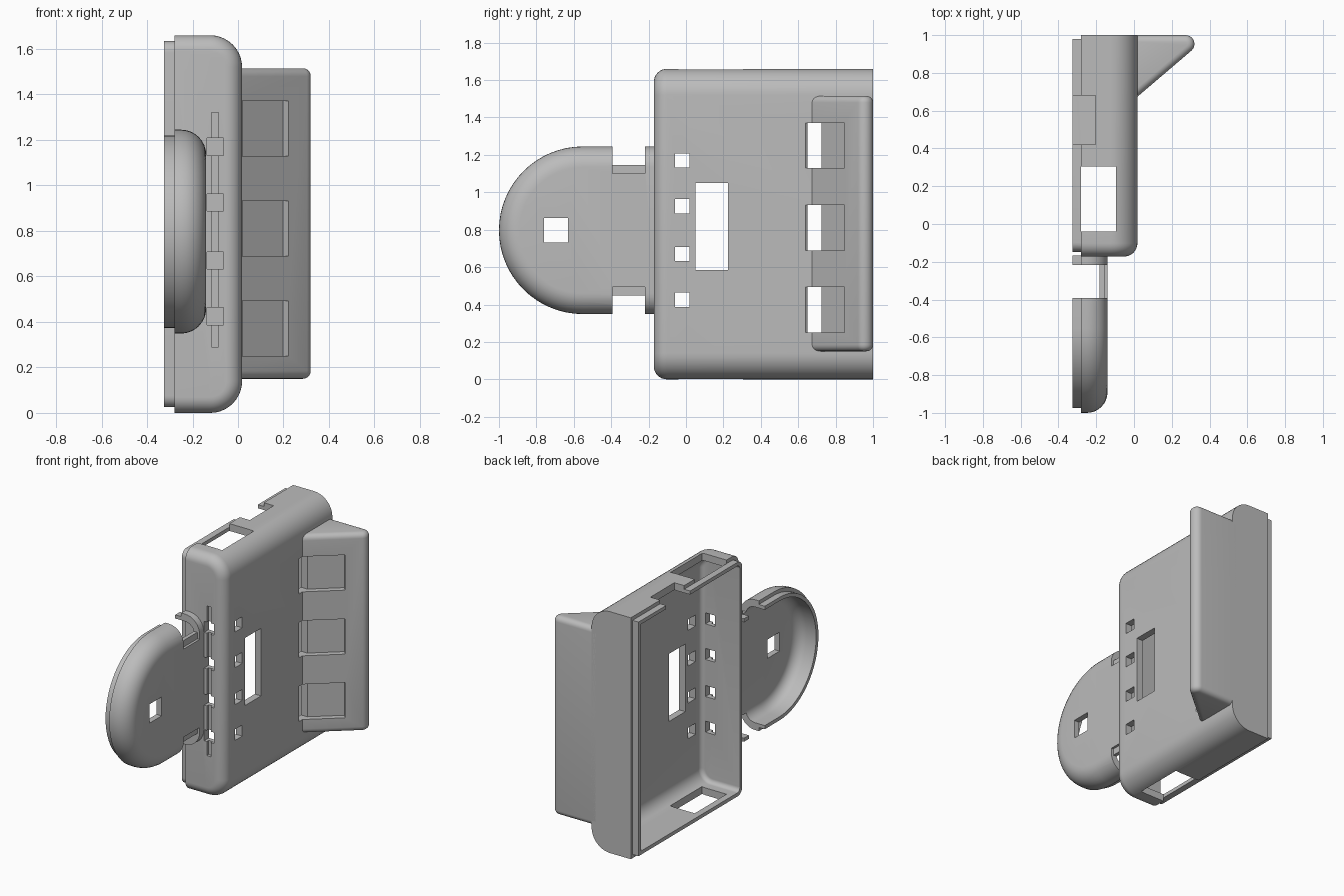
import bpy, bmesh, math
from mathutils import Matrix

if "Cube" in bpy.data.objects:
    bpy.data.objects.remove(bpy.data.objects["Cube"])

grey = bpy.data.materials.new("light grey plastic")
grey.diffuse_color = (0.5, 0.5, 0.5, 1)
grey.use_nodes = True
grey.node_tree.nodes["Principled BSDF"].inputs["Base Color"].default_value = grey.diffuse_color
SQUARES_Z = (0.425, 0.67, 0.925, 1.17)


def finish(bm, name):
    bmesh.ops.recalc_face_normals(bm, faces=bm.faces)
    me = bpy.data.meshes.new(name)
    bm.to_mesh(me)
    bm.free()
    me.materials.append(grey)
    ob = bpy.data.objects.new(name, me)
    bpy.context.collection.objects.link(ob)
    return ob


def loft(name, rings):
    """Solid through matching rings of points, capped at both ends."""
    bm = bmesh.new()
    vs = [[bm.verts.new(p) for p in r] for r in rings]
    n = len(vs[0])
    for a, b in zip(vs, vs[1:]):
        for i in range(n):
            j = (i + 1) % n
            bm.faces.new((a[i], a[j], b[j], b[i]))
    bm.faces.new(vs[0])
    bm.faces.new(vs[-1])
    return finish(bm, name)


def box(x0, x1, y0, y1, z0, z1, rot=None):
    bm = bmesh.new()
    bmesh.ops.create_cube(bm, size=1)
    bm.transform(Matrix.Translation(((x0 + x1) / 2, (y0 + y1) / 2, (z0 + z1) / 2))
                 @ Matrix.Diagonal((x1 - x0, y1 - y0, z1 - z0, 1)))
    if rot:
        bm.transform(rot)
    return finish(bm, "cutter")


def boolean(ob, tools, op="DIFFERENCE", keep=False):
    bpy.context.view_layer.objects.active = ob
    for t in tools:
        m = ob.modifiers.new("bool", "BOOLEAN")
        m.operation, m.solver, m.object = op, "EXACT", t
        bpy.ops.object.modifier_apply(modifier=m.name)
        if not keep:
            bpy.data.objects.remove(t)


def fillet_steps(r, n=8):
    """(inset, advance) pairs of a quarter round."""
    return [(r * (1 - math.sin(a)), r * (1 - math.cos(a)))
            for a in (math.pi / 2 * i / n for i in range(n + 1))]


def half_round(x0, x1, z0, z1, r, y, n=10):
    """Case cross-section, rounded on its +x corners."""
    pts = [(x0, y, z0)]
    for cz, start in ((z0 + r, -90), (z1 - r, 0)):
        for i in range(n + 1):
            a = math.radians(start + 90 * i / n)
            pts.append((x1 - r + r * math.cos(a), y, cz + r * math.sin(a)))
    return pts + [(x0, y, z1)]


def case_solid(name, x0, x1, inset, y0, y1, r, front_r):
    rings = []
    for i, adv in fillet_steps(front_r):
        d = inset + i
        rings.append(half_round(x0, x1 - i, d, 1.66 - d, max(r - i, 0.004), y0 + adv))
    rings.append(half_round(x0, x1, inset, 1.66 - inset, r, y1))
    return loft(name, rings)


def d_ring(x, inset, y_end, n=32):
    """Round-ended outline of the front hatch."""
    r = 0.448 - inset
    pts = [(x, y_end, 0.797 + r)]
    for i in range(n + 1):
        a = math.radians(90 + 180 * i / n)
        pts.append((x, -0.552 + r * math.cos(a), 0.797 + r * math.sin(a)))
    return pts + [(x, y_end, 0.797 - r)]


def d_solid(name, x0, x1, inset, y_end, r):
    rings = [d_ring(x0, inset, y_end)]
    rings += [d_ring(x1 - r + (r - adv), inset + i, y_end)
              for i, adv in reversed(fillet_steps(r))]
    return loft(name, rings)


# Case: rounded shell with a locating lip, hollow and open on -x
case = case_solid("case", -0.28, 0.018, 0, -0.172, 1.0, 0.14, 0.07)
lip = case_solid("lip", -0.325, -0.20, 0.025, -0.147, 0.98, 0.004, 0.05)
boolean(case, [lip], "UNION")
boolean(case, [case_solid("cavity", -0.5, -0.03, 0.05, -0.122, 0.955, 0.09, 0.03)])

# Openings: side window, top and bottom port, top notch, front groove
cuts = [box(-0.1, 0.1, 0.05, 0.225, 0.585, 1.05),
        box(-0.28, -0.095, -0.04, 0.305, -0.1, 1.8),
        box(-0.4, -0.205, 0.42, 0.68, 1.5, 1.8),
        box(-0.117, -0.086, -0.2, -0.152, 0.29, 1.32)]
# Paired square holes in the side and the front
for z in SQUARES_Z:
    cuts.append(box(-0.1, 0.1, -0.06, 0.02, z - 0.038, z + 0.038))
    cuts.append(box(-0.137, -0.063, -0.3, -0.1, z - 0.038, z + 0.038))
boolean(case, cuts)

# Wedge mount on the side with a rounded tip
outline = [(-0.01, 1.0)]
for i in range(11):
    a = math.radians(90 - 139.5 * i / 10)
    outline.append((0.273 + 0.047 * math.cos(a), 0.953 + 0.047 * math.sin(a)))
outline.append((-0.01, 0.65))
wedge = loft("wedge_mount", [[(x, y, z) for x, y in outline] for z in (0.15, 1.515)])
bm = bmesh.new()
bm.from_mesh(wedge.data)
rim = [e for e in bm.edges if abs(e.verts[0].co.z - e.verts[1].co.z) < 1e-4
       and max(v.co.x for v in e.verts) > 0]
bmesh.ops.bevel(bm, geom=rim, offset=0.035, segments=5, profile=0.5, affect="EDGES")
bm.to_mesh(wedge.data)
bm.free()

# Three strap pockets sunk into the slope and through the case wall
slope = Matrix.Translation((0.02, 0.675, 0)) @ Matrix.Rotation(math.radians(40.5), 4, "Z")
for z in (0.372, 0.81, 1.25):
    slot = [box(-0.025, 0.265, -0.06, 0.038, z - 0.121, z + 0.121, slope),
            box(-0.08, 0.03, 0.65, 0.725, z - 0.121, z + 0.121)]
    boolean(case, slot, keep=True)
    boolean(wedge, slot)

# Front hatch: round-ended dish with lip and side notches
hatch = d_solid("front_hatch", -0.28, -0.14, 0, -0.165, 0.11)
boolean(hatch, [loft("lip", [d_ring(x, 0.025, -0.166) for x in (-0.325, -0.26)])], "UNION")
boolean(hatch, [d_solid("dish", -0.5, -0.18, 0.05, -0.1, 0.07)])
cuts = [box(-0.3, 0, -0.76, -0.63, 0.732, 0.862)]
for s in (-1, 1):
    lo, hi = sorted((0.797 + s * 0.348, 0.797 + s * 0.6))
    cuts.append(box(-0.5, 0, -0.392, -0.218, lo, hi))
    lo, hi = sorted((0.797 + s * 0.303, 0.797 + s * 0.6))
    cuts.append(box(-0.157, 0, -0.392, -0.218, lo, hi))
boolean(hatch, cuts)

# Smooth rounds, sharp edges
for ob in (case, wedge, hatch):
    bpy.ops.object.select_all(action="DESELECT")
    ob.select_set(True)
    bpy.context.view_layer.objects.active = ob
    bpy.ops.object.shade_smooth_by_angle(angle=math.radians(30))
